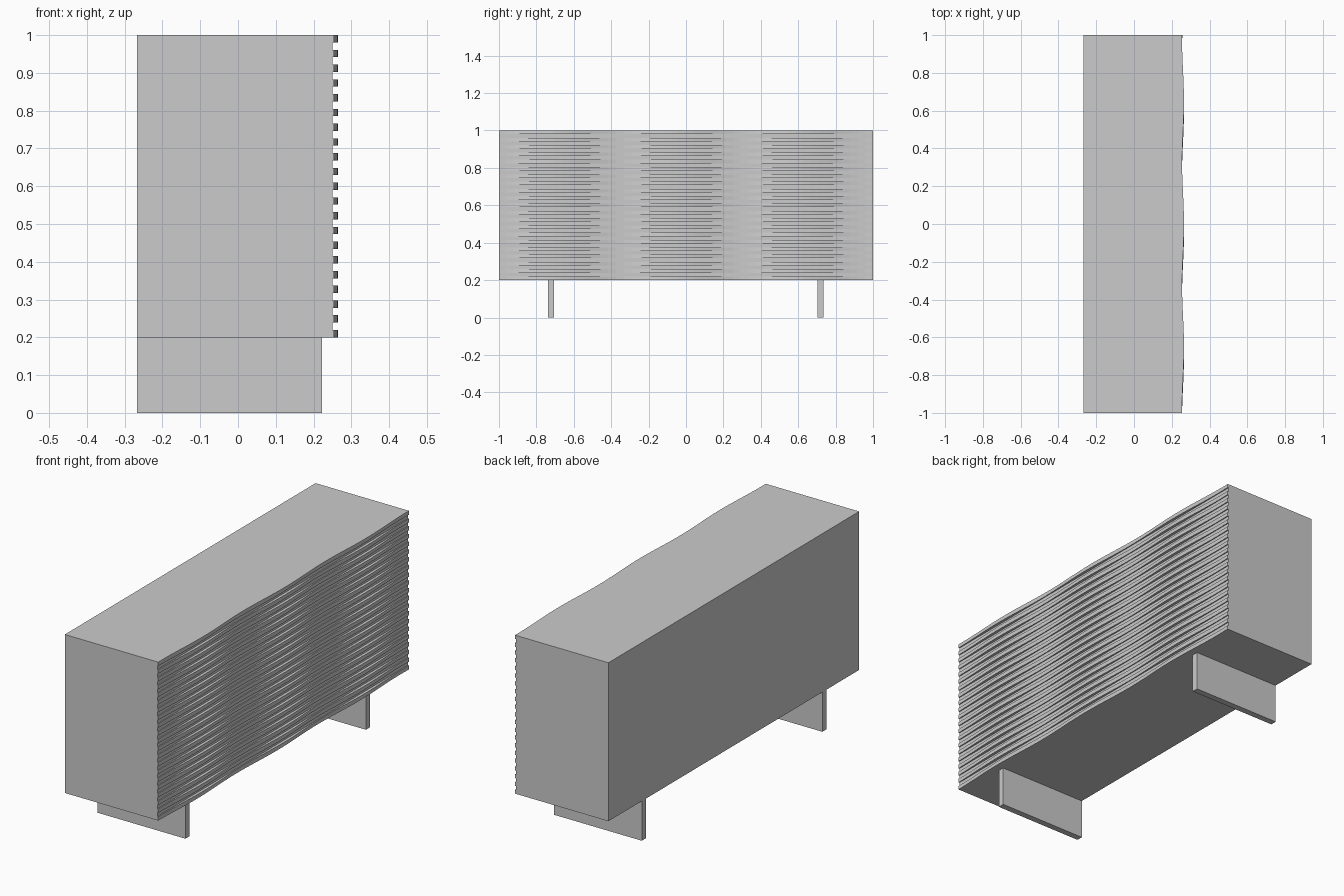
import bpy
import bmesh
import math

cube = bpy.data.objects.get("Cube")
if cube:
    bpy.data.objects.remove(cube)

grey = bpy.data.materials.new("light_grey")
grey.use_nodes = True
grey.diffuse_color = (0.6, 0.6, 0.6, 1)
grey.node_tree.nodes["Principled BSDF"].inputs["Base Color"].default_value = grey.diffuse_color

BACK, FACE = -0.267, 0.25
BOTTOM, TOP = 0.2, 1.0
SLATS, STEPS = 21, 48
STRIP = (TOP - BOTTOM) / (2 * SLATS - 1)


def add_object(name, bm):
    bmesh.ops.recalc_face_normals(bm, faces=bm.faces)
    mesh = bpy.data.meshes.new(name)
    bm.to_mesh(mesh)
    bm.free()
    mesh.materials.append(grey)
    obj = bpy.data.objects.new(name, mesh)
    bpy.context.collection.objects.link(obj)
    return obj


def box(name, low, high):
    bm = bmesh.new()
    bmesh.ops.create_cube(bm, size=1)
    for v in bm.verts:
        v.co = [(a + b) / 2 + c * (b - a) for a, b, c in zip(low, high, v.co)]
    return add_object(name, bm)


def depth(y, phase):
    """Outer face of a slat, rippling gently along its length."""
    return 0.2595 + 0.005 * math.cos(2 * math.pi * y / 0.65 + phase)


def slat(name, z):
    """Strip whose upper and lower edges ripple slightly out of step."""
    bm = bmesh.new()
    rings = []
    for i in range(STEPS + 1):
        y = -1 + 2 * i / STEPS
        section = [(FACE, z), (depth(y, 0.5), z),
                   (depth(y, 0), z + STRIP), (FACE, z + STRIP)]
        rings.append([bm.verts.new((x, y, h)) for x, h in section])
    for a, b in zip(rings, rings[1:]):
        for j in range(4):
            k = (j + 1) % 4
            bm.faces.new((a[j], a[k], b[k], b[j]))
    bm.faces.new(rings[0])
    bm.faces.new(rings[-1])
    return add_object(name, bm)


# Cabinet body
box("cabinet_body", (BACK, -1, BOTTOM), (FACE, 1, TOP))

# Panel legs, set back from the slatted face
for name, y in (("front_leg", -0.722), ("rear_leg", 0.718)):
    box(name, (BACK, y - 0.016, 0), (0.223, y + 0.016, BOTTOM))

# Rippling horizontal slats with equal gaps
for n in range(SLATS):
    slat(f"slat_{n + 1}", BOTTOM + 2 * n * STRIP)
